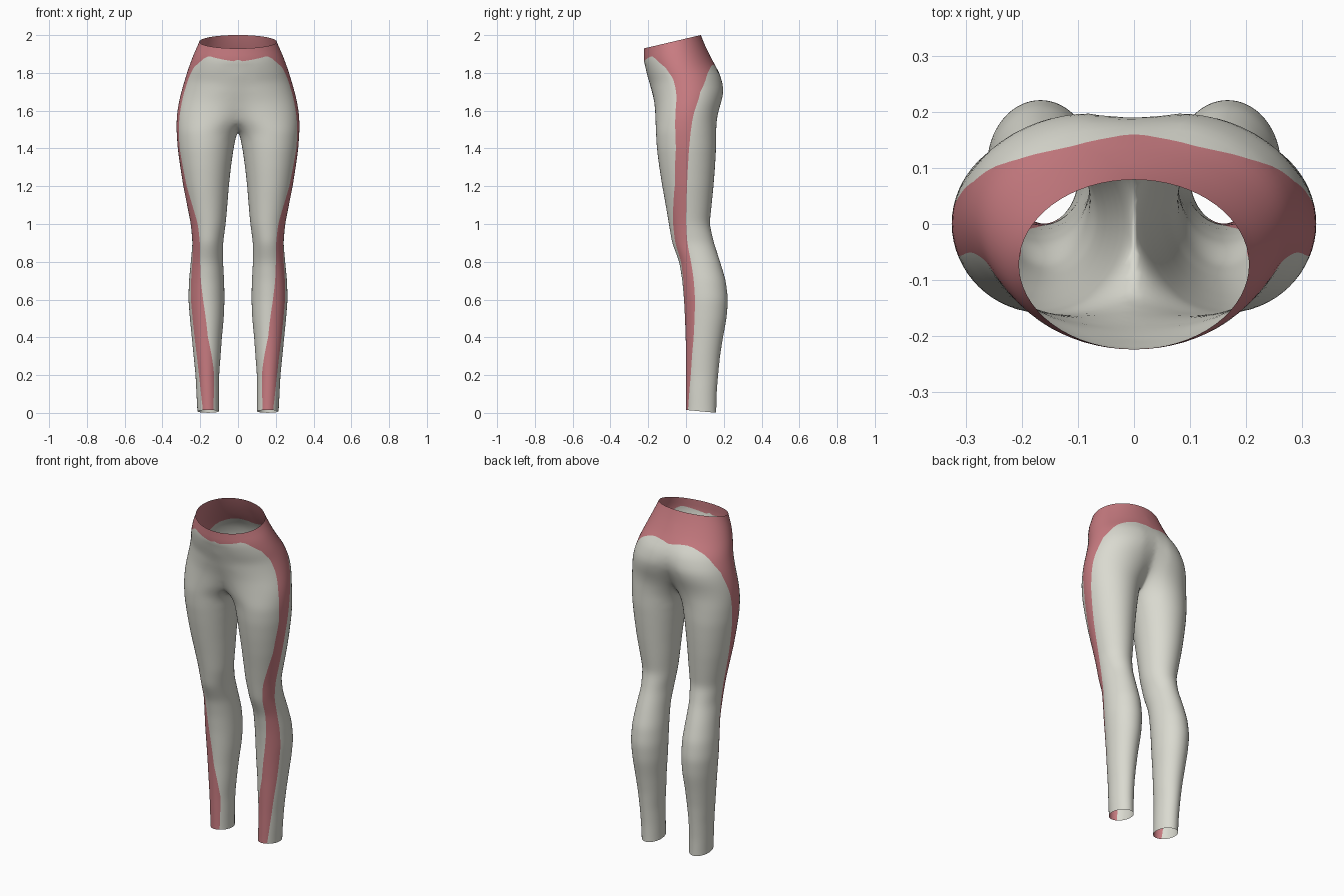
import bpy, bmesh, math

if "Cube" in bpy.data.objects:
    bpy.data.objects.remove(bpy.data.objects["Cube"])

# Body measurements by height: outer x, inner x at front, inner x at back, front y, back y
ROWS = [
    (0.008, .215, .10, .10, .000, .160), (0.1, .220, .10, .10, .000, .162),
    (0.2, .225, .10, .10, .000, .170), (0.3, .235, .092, .092, -.001, .180),
    (0.4, .245, .085, .085, -.002, .196), (0.5, .255, .075, .075, -.006, .215),
    (0.6, .263, .071, .071, -.011, .223), (0.7, .260, .073, .073, -.020, .211),
    (0.8, .250, .079, .079, -.036, .181), (0.9, .241, .079, .079, -.074, .148),
    (1.0, .250, .065, .065, -.091, .125), (1.1, .270, .056, .056, -.108, .136),
    (1.2, .290, .048, .048, -.126, .146), (1.3, .306, .037, .037, -.142, .154),
    (1.4, .320, .023, .023, -.155, .160), (1.49, .326, .002, .002, -.160, .160),
    (1.55, .326, -.07, -.035, -.162, .163), (1.6, .322, -.12, -.07, -.164, .173),
    (1.65, .313, -.17, -.10, -.169, .190), (1.7, .301, -.22, -.14, -.180, .201),
    (1.77, .281, -.27, -.21, -.194, .187), (1.83, .262, -.262, -.255, -.211, .143),
    (1.9, .235, -.235, -.235, -.226, .105), (1.965, .205, -.205, -.205, -.223, .079),
]
# Side stripe by height: front edge and back edge, in degrees around the leg from the front
STRIPE = [
    (0, -29, 29), (.2, -36, 45), (.4, -4, 55), (.6, 11, 60), (.7, 19, 62), (.8, 25, 65),
    (.9, 31, 74), (1.0, 37, 81), (1.2, 59, 88), (1.4, 69, 95), (1.6, 69, 104),
    (1.7, 71, 111), (1.78, 71, 130), (1.84, 66, 165), (1.9, 50, 190), (2, 30, 200),
]
# Lower edge of waistband by angle
BAND = [(0, 1.893), (60, 1.925), (90, 1.90), (120, 1.83), (180, 1.81)]
RINGS, SIDES = 110, 64


def lerp(table, t):
    """Interpolate the columns of a table at t."""
    for a, b in zip(table, table[1:]):
        if t <= b[0]:
            k = max(0, (t - a[0]) / (b[0] - a[0]))
            return [p + (q - p) * k for p, q in zip(a[1:], b[1:])]
    return table[-1][1:]


def point(z, deg):
    """Point of the right half at a height and angle; the inner side stops at x = 0."""
    xo, xif, xib, yf, yb = lerp(ROWS, z)
    phi = math.radians(deg)
    xi = xif if abs(deg) <= 90 else xib
    cx, rx = (xo + xi) / 2, (xo - xi) / 2
    if xi <= 0 and deg < 0:
        lim = math.asin(min(1, max(0, cx / rx)))
        phi = max(phi, -lim) if deg > -90 else min(phi, -math.pi + lim)
    x = cx + rx * math.sin(phi)
    yc, ry = (yf + yb) / 2, (yb - yf) / 2
    y = yc - ry * math.cos(phi)
    # slanted waist and ankle openings
    t = min(1, max(0, (z - 1.6) / .365))
    slant = .235 * t * t * (3 - 2 * t) - .1 * max(0, 1 - z / .1)
    return (0 if x < 1e-5 else x, y, z + slant * (y - yc))


def tone(z, deg):
    """Positive inside the coloured stripe or waistband, with a rounded join."""
    f, b = lerp(STRIPE, z)
    s = min(deg - f, b - deg) / 300
    w = z - lerp(BAND, abs(deg))[0]
    h = max(.03 - abs(s - w), 0) / .03
    return max(s, w) + h * h * .03 / 4 or 1e-6


bm = bmesh.new()
layer = bm.verts.layers.float.new("tone")

# Legs and hips, both halves
for side in (1, -1):
    rings = []
    for i in range(RINGS + 1):
        z = .008 + (1.965 - .008) * i / RINGS
        ring = []
        for j in range(SIDES):
            deg = -180 + 360 * (j + 1) / SIDES
            x, y, h = point(z, deg)
            v = bm.verts.new((side * x, y, h))
            v[layer] = tone(z, deg)
            ring.append(v)
        rings.append(ring)
    for a, b in zip(rings, rings[1:]):
        for j in range(SIDES):
            k = (j + 1) % SIDES
            quad = (a[j], a[k], b[k], b[j])
            if any(abs(v.co.x) > 1e-5 for v in quad):
                bm.faces.new(quad if side > 0 else quad[::-1])
bmesh.ops.remove_doubles(bm, verts=bm.verts[:], dist=1e-4)
bmesh.ops.delete(bm, geom=[v for v in bm.verts if not v.link_faces], context='VERTS')

# Soften the surface, more around the crotch
for n in range(12):
    soft = [v for v in bm.verts if not v.is_boundary
            and (n < 5 or (abs(v.co.x) < .08 and 1.42 < v.co.z < 1.85))]
    bmesh.ops.smooth_vert(bm, verts=soft, factor=.5,
                          use_axis_x=True, use_axis_y=True, use_axis_z=True)

# Cut clean colour borders into the mesh
cuts = []
for e in bm.edges[:]:
    a, b = e.verts
    fa, fb = a[layer], b[layer]
    if fa * fb < 0:
        v = bmesh.utils.edge_split(e, a, fa / (fa - fb))[1]
        v[layer] = 0
        cuts.append(v)
bmesh.ops.connect_verts(bm, verts=cuts)
for f in bm.faces:
    f.smooth = True
    f.material_index = 1 if sum(v[layer] for v in f.verts) > 0 else 0
bmesh.ops.recalc_face_normals(bm, faces=bm.faces[:])

mesh = bpy.data.meshes.new("leggings")
bm.to_mesh(mesh)
bm.free()
for name, col in (("light grey fabric", (.70, .70, .63, 1)), ("dusty red fabric", (.58, .20, .22, 1))):
    m = bpy.data.materials.new(name)
    m.diffuse_color = col
    m.use_nodes = True
    m.node_tree.nodes["Principled BSDF"].inputs["Base Color"].default_value = m.diffuse_color
    mesh.materials.append(m)
obj = bpy.data.objects.new("leggings", mesh)
bpy.context.collection.objects.link(obj)
